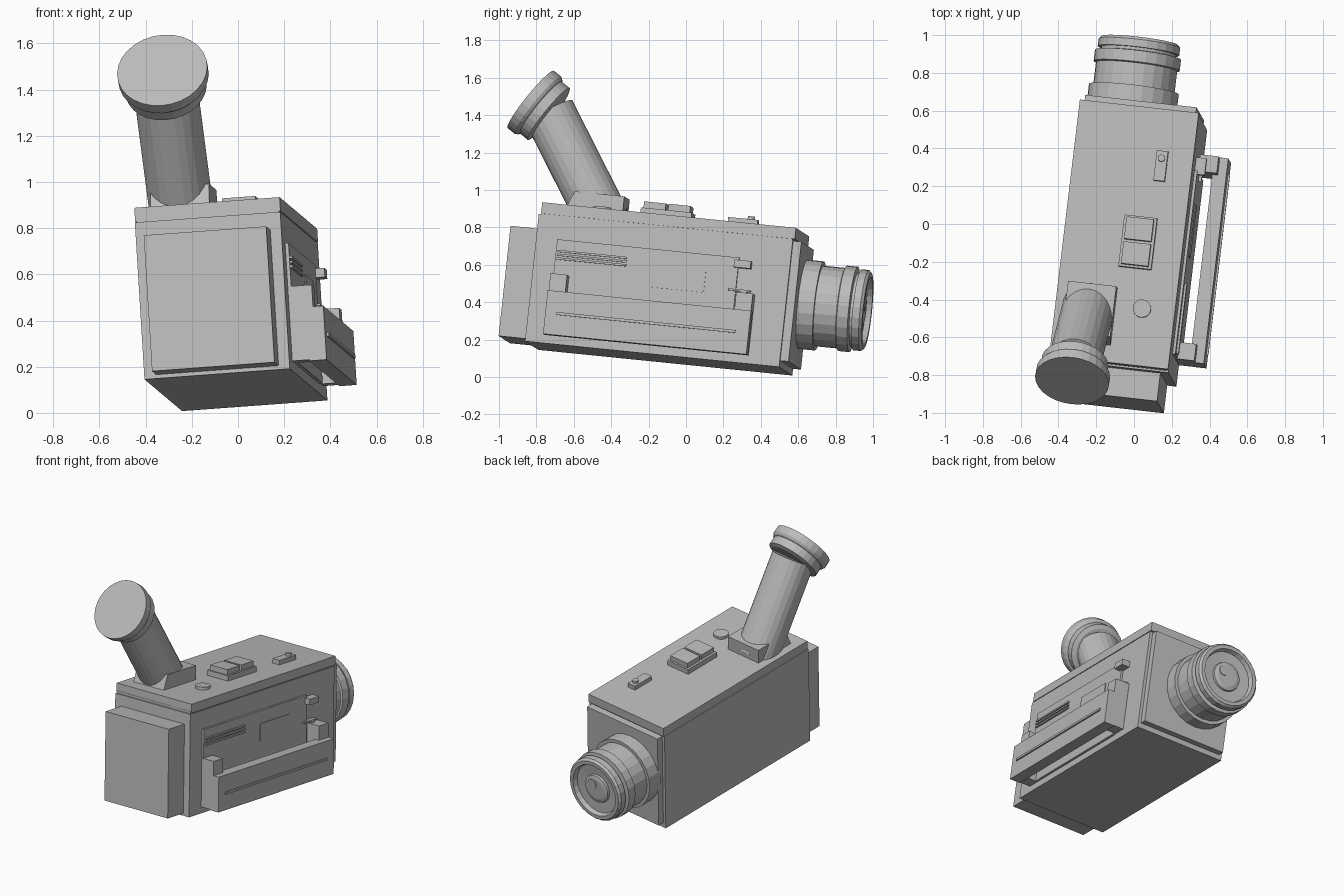
import bpy, bmesh, math
from mathutils import Matrix, Vector

cube = bpy.data.objects.get("Cube")
if cube:
    bpy.data.objects.remove(cube, do_unlink=True)

grey = bpy.data.materials.new("plain grey")
grey.use_nodes = True
grey.diffuse_color = (0.5, 0.5, 0.5, 1)
grey.node_tree.nodes["Principled BSDF"].inputs["Base Color"].default_value = (0.5, 0.5, 0.5, 1)

# Tilted body frame: x across, y toward the lens, z up, origin at a lower corner
along = Vector((0.12, 1, -0.101)).normalized()
across = Vector((1, -0.1124, 0.0735))
across = (across - along * across.dot(along)).normalized()
up = across.cross(along)
frame = Matrix((across, along, up)).transposed().to_4x4()
frame.translation = (-0.405, -0.79, 0.145)


def add(name, bm, local=Matrix()):
    bmesh.ops.recalc_face_normals(bm, faces=bm.faces)
    mesh = bpy.data.meshes.new(name)
    bm.to_mesh(mesh)
    bm.free()
    mesh.materials.append(grey)
    obj = bpy.data.objects.new(name, mesh)
    bpy.context.collection.objects.link(obj)
    obj.matrix_world = frame @ local
    return obj


def box(name, x, y, z):
    bm = bmesh.new()
    size = Matrix.Diagonal((x[1] - x[0], y[1] - y[0], z[1] - z[0], 1))
    mid = Matrix.Translation((sum(x) / 2, sum(y) / 2, sum(z) / 2))
    bmesh.ops.create_cube(bm, size=1, matrix=mid @ size)
    return add(name, bm)


def lathe(name, profile, centre, axis, sides=24):
    """Revolve (distance, radius) pairs around an axis and cap the ends."""
    bm = bmesh.new()
    rings = []
    for t, r in profile:
        angles = [math.tau * i / sides for i in range(sides)]
        rings.append([bm.verts.new((r * math.cos(a), r * math.sin(a), t)) for a in angles])
    for low, high in zip(rings, rings[1:]):
        for i in range(sides):
            j = (i + 1) % sides
            bm.faces.new((low[i], low[j], high[j], high[i]))
    bm.faces.new(rings[0])
    bm.faces.new(rings[-1])
    turn = Vector(axis).to_track_quat('Z', 'Y').to_matrix().to_4x4()
    return add(name, bm, Matrix.Translation(centre) @ turn)


def prism(name, outline, x0, x1):
    """Extrude a (y, z) outline across the body."""
    bm = bmesh.new()
    face = bm.faces.new([bm.verts.new((x0, y, z)) for y, z in outline])
    new = bmesh.ops.extrude_face_region(bm, geom=[face])["geom"]
    bmesh.ops.translate(bm, vec=(x1 - x0, 0, 0), verts=[v for v in new if isinstance(v, bmesh.types.BMVert)])
    return add(name, bm)


# Main housing
box("body", (0, 0.635), (0, 1.375), (0, 0.685))
box("top_cover", (0, 0.635), (0.012, 1.385), (0.69, 0.75))
box("cover_seam", (0.006, 0.629), (0.01, 1.37), (0.68, 0.7))
box("front_plate", (0.02, 0.615), (1.37, 1.42), (0.035, 0.68))
box("battery", (0.052, 0.587), (-0.15, 0.01), (0.017, 0.61))

# Lens barrel with stepped rings and a recessed glass
lathe("lens_barrel", [(1.4, 0.24), (1.51, 0.24), (1.51, 0.217), (1.63, 0.217), (1.635, 0.23),
                      (1.695, 0.23), (1.7, 0.2), (1.715, 0.2), (1.715, 0.218), (1.755, 0.218),
                      (1.77, 0.205), (1.77, 0.18), (1.74, 0.17), (1.735, 0.1)],
      (0.25, 0, 0.37), (0, 1, 0))
lathe("lens_glass", [(1.73, 0.1), (1.748, 0.095), (1.755, 0.07)], (0.25, 0, 0.37), (0, 1, 0))
lathe("glass_spot", [(1.75, 0.035), (1.759, 0.035)], (0.28, 0, 0.4), (0, 1, 0), 16)

# Viewfinder tube, eyecup and the mount that holds them
lathe("viewfinder_tube", [(0, 0.14), (0.66, 0.14)], (0.175, 0.3, 0.71), (0, -0.545, 0.838))
lathe("eyecup", [(-0.135, 0.15), (-0.125, 0.178), (-0.07, 0.178), (-0.065, 0.188), (-0.05, 0.197), (0, 0.197)],
      (0.178, -0.164, 1.32), (0, -0.84, 0.545), 28)
prism("viewfinder_mount", [(0.1, 0.74), (0.14, 0.845), (0.41, 0.845), (0.41, 0.74)], 0.06, 0.317)

# Controls on the top
box("button_panel", (0.31, 0.485), (0.525, 0.8), (0.74, 0.785))
for i, y in enumerate((0.537, 0.67)):
    box(f"top_button_{i + 1}", (0.325, 0.47), (y, y + 0.118), (0.78, 0.82))
lathe("round_button", [(0.74, 0.048), (0.768, 0.048)], (0.46, 0.316, 0), (0, 0, 1), 20)
box("switch_plate", (0.44, 0.5), (1.0, 1.16), (0.74, 0.78))
lathe("switch_knob", [(0.77, 0.019), (0.797, 0.019)], (0.47, 1.12, 0), (0, 0, 1), 12)

# Raised side panel with vents, window and small controls
box("side_panel", (0.63, 0.65), (0.115, 1.1), (0.045, 0.56))
for i in range(3):
    z = 0.452 + 0.02 * i
    box(f"vent_bar_{i + 1}", (0.645, 0.662), (0.125, 0.5), (z, z + 0.011))
box("side_window", (0.645, 0.655), (0.65, 0.93), (0.355, 0.475))
box("side_button", (0.63, 0.69), (1.08, 1.17), (0.505, 0.545))
box("side_slider", (0.63, 0.665), (1.06, 1.18), (0.38, 0.39))
for i in range(4):
    z = 0.2 + 0.055 * i
    box(f"side_stud_{i + 1}", (0.63, 0.665), (1.13, 1.16), (z, z + 0.022))

# Hand grip held off the side by two brackets
box("grip_bar", (0.71, 0.785), (0.11, 1.21), (0.04, 0.275))
box("grip_rail", (0.78, 0.795), (0.17, 1.14), (0.148, 0.163))
for name, y in (("rear_bracket", 0.11), ("front_bracket", 1.115)):
    box(name, (0.64, 0.74), (y, y + 0.09), (0.045, 0.37))
